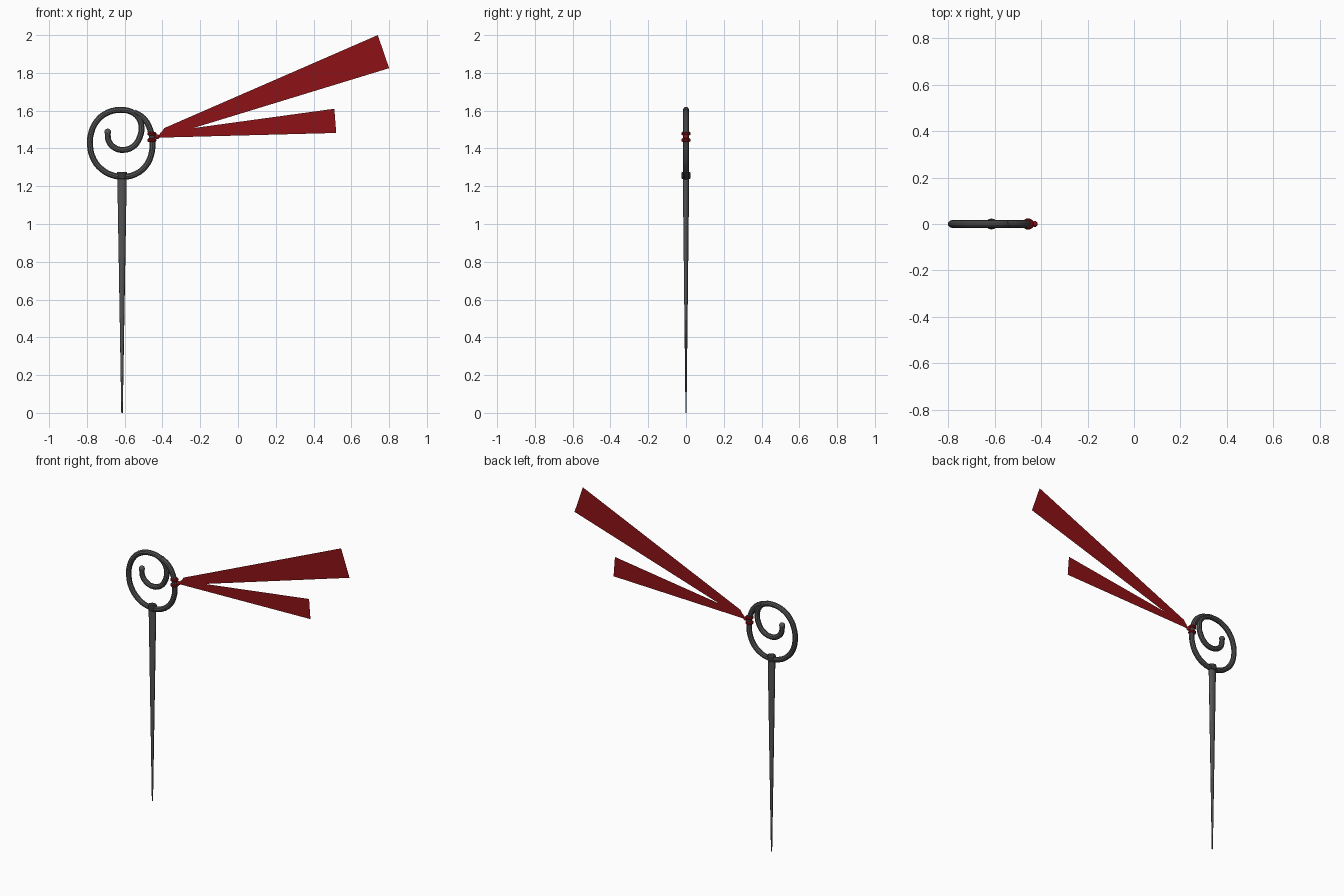
import bpy, bmesh
from math import pi

if "Cube" in bpy.data.objects:
    bpy.data.objects.remove(bpy.data.objects["Cube"])


def material(name, color):
    m = bpy.data.materials.new(name)
    m.diffuse_color = (*color, 1)
    m.use_nodes = True
    m.node_tree.nodes["Principled BSDF"].inputs["Base Color"].default_value = m.diffuse_color
    return m


IRON = material("iron", (0.09, 0.09, 0.09))
DARK = material("dark_iron", (0.04, 0.04, 0.04))
RED = material("red_cloth", (0.27, 0.006, 0.008))


def finish(ob, name, mat, smooth=True):
    ob.name = name
    ob.data.materials.clear()
    ob.data.materials.append(mat)
    if smooth:
        bpy.ops.object.select_all(action='DESELECT')
        ob.select_set(True)
        bpy.context.view_layer.objects.active = ob
        bpy.ops.object.shade_smooth_by_angle()
    return ob


def mesh_object(name, bm, mat, smooth=True):
    me = bpy.data.meshes.new(name)
    bm.to_mesh(me)
    bm.free()
    ob = bpy.data.objects.new(name, me)
    bpy.context.collection.objects.link(ob)
    return finish(ob, name, mat, smooth)


# Spiral ring head: one round bar curling from the inner tip out to a closed loop
path = [(-.69, 1.485), (-.685, 1.44), (-.655, 1.405), (-.61, 1.392), (-.555, 1.41),
        (-.522, 1.455), (-.511, 1.51), (-.525, 1.56), (-.565, 1.594), (-.625, 1.604),
        (-.69, 1.59), (-.745, 1.548), (-.778, 1.48), (-.783, 1.41), (-.763, 1.34),
        (-.72, 1.288), (-.67, 1.26), (-.61, 1.25), (-.545, 1.263), (-.49, 1.305),
        (-.46, 1.365), (-.453, 1.43), (-.465, 1.50), (-.50, 1.56), (-.55, 1.592)]
cu = bpy.data.curves.new("spiral_head", 'CURVE')
cu.dimensions = '3D'
cu.bevel_depth = 0.0165
cu.bevel_resolution = 3
cu.use_fill_caps = True
cu.resolution_u = 3
sp = cu.splines.new('BEZIER')
sp.bezier_points.add(len(path) - 1)
for p, (x, z) in zip(sp.bezier_points, path):
    p.co = (x, 0, z)
    p.handle_left_type = p.handle_right_type = 'AUTO'
head = bpy.data.objects.new("spiral_head", cu)
bpy.context.collection.objects.link(head)
bpy.context.view_layer.objects.active = head
head.select_set(True)
bpy.ops.object.convert(target='MESH')
finish(bpy.context.object, "spiral_head", IRON)

# Rounded tip of the inner curl
bpy.ops.mesh.primitive_uv_sphere_add(segments=12, ring_count=8, radius=0.018,
                                     location=(-.69, 0, 1.487))
finish(bpy.context.object, "curl_tip", IRON)

# Tapered needle shaft, wider than deep
bpy.ops.mesh.primitive_cone_add(vertices=12, radius1=0.004, radius2=0.025, depth=1.25,
                                location=(-.614, 0, 0.625))
shaft = bpy.context.object
shaft.scale.y = 0.68
finish(shaft, "needle_shaft", IRON)

# Collar joining shaft and head
bpy.ops.mesh.primitive_cylinder_add(vertices=12, radius=0.027, depth=0.038,
                                    location=(-.614, 0, 1.257))
collar = bpy.context.object
collar.scale.y = 0.87
bev = collar.modifiers.new("soft_edge", 'BEVEL')
bev.width = 0.005
bev.segments = 2
finish(collar, "collar", DARK)

# Cord wraps around the ring, and the knot beside them
for i, z in enumerate((1.444, 1.478)):
    bpy.ops.mesh.primitive_torus_add(major_segments=20, minor_segments=10,
                                     major_radius=0.014, minor_radius=0.0105,
                                     location=(-.456, 0, z))
    finish(bpy.context.object, f"cord_wrap_{i + 1}", RED)
bpy.ops.mesh.primitive_uv_sphere_add(segments=16, ring_count=8, radius=0.013,
                                     location=(-.428, 0, 1.462))
finish(bpy.context.object, "ribbon_knot", RED)

# Two flat ribbon tails streaming away
tails = {
    "long_ribbon": [(-.425, 1.458), (-.40, 1.458), (.80, 1.825), (.74, 2.0), (-.39, 1.508)],
    "short_ribbon": [(-.425, 1.457), (.52, 1.482), (.51, 1.61), (-.41, 1.484)],
}
for name, outline in tails.items():
    bm = bmesh.new()
    bm.faces.new([bm.verts.new((x, 0, z)) for x, z in outline])
    mesh_object(name, bm, RED, smooth=False)
